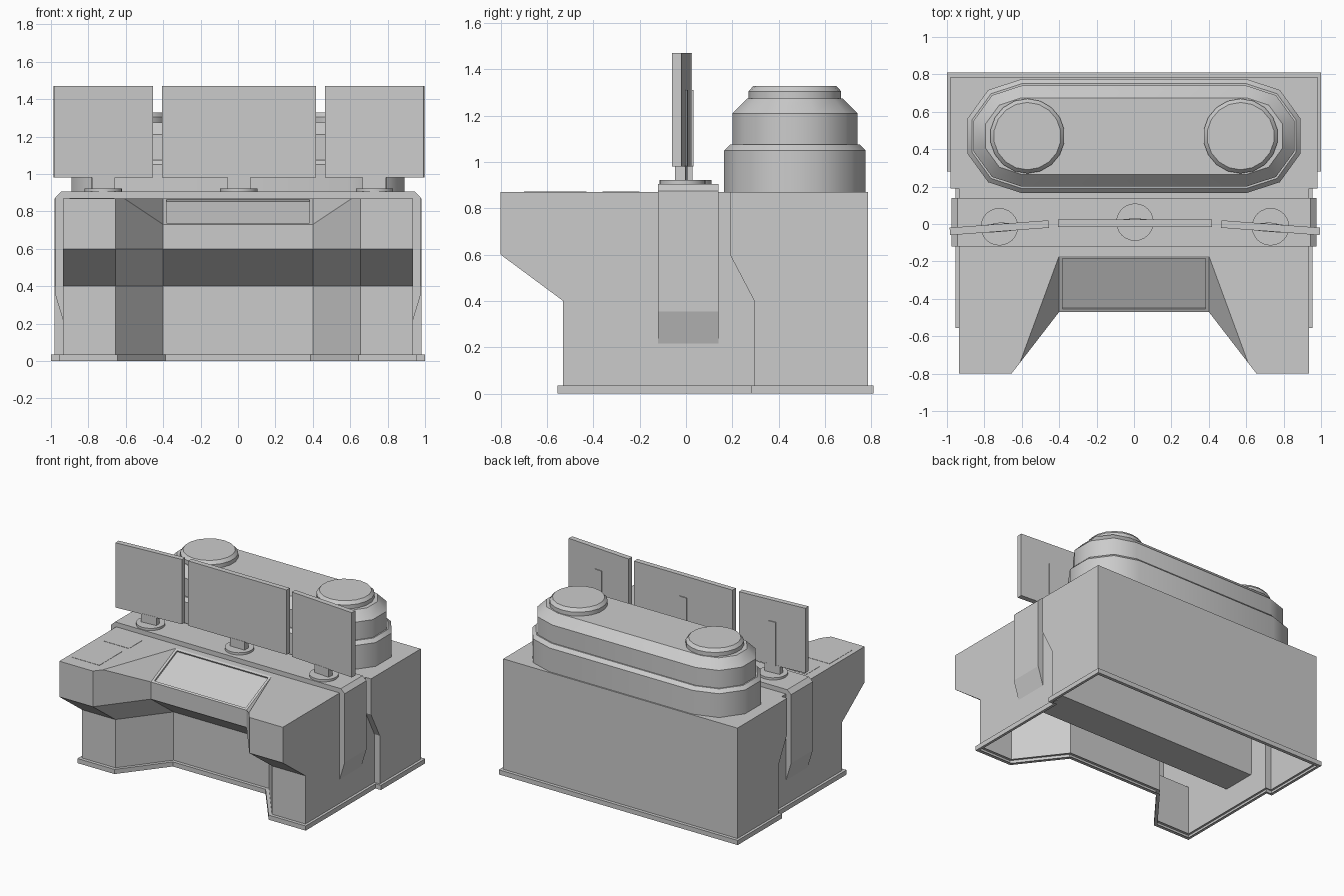
import bpy, math
from mathutils import Vector, Matrix

if "Cube" in bpy.data.objects:
    bpy.data.objects.remove(bpy.data.objects["Cube"])

grey = bpy.data.materials.new("console_grey")
grey.diffuse_color = (0.6, 0.6, 0.6, 1)
grey.use_nodes = True
grey.node_tree.nodes["Principled BSDF"].inputs["Base Color"].default_value = grey.diffuse_color


def build(name, polys, ref=None, smooth=False):
    """Mesh from polygons; with ref, every face is turned away from that point."""
    verts, faces, index = [], [], {}
    for poly in polys:
        pts = [Vector(p) for p in poly]
        if ref:
            n = Vector((0, 0, 0))
            for a, b in zip(pts, pts[1:] + pts[:1]):
                n += a.cross(b)
            if n.dot(sum(pts, Vector()) / len(pts) - Vector(ref)) < 0:
                pts.reverse()
        face = []
        for p in pts:
            key = tuple(round(c, 4) for c in p)
            if key not in index:
                index[key] = len(verts)
                verts.append(key)
            face.append(index[key])
        faces.append(face)
    me = bpy.data.meshes.new(name)
    me.from_pydata(verts, [], faces)
    me.materials.append(grey)
    ob = bpy.data.objects.new(name, me)
    bpy.context.collection.objects.link(ob)
    if smooth:
        bpy.ops.object.select_all(action='DESELECT')
        ob.select_set(True)
        bpy.context.view_layer.objects.active = ob
        bpy.ops.object.shade_smooth_by_angle(angle=math.radians(40))
    return ob


def loft(rings, cap_bottom=False):
    """Polygons joining closed counter-clockwise rings, capped on top."""
    out = []
    for lo, hi in zip(rings, rings[1:]):
        n = len(lo)
        out += [[lo[i], lo[(i + 1) % n], hi[(i + 1) % n], hi[i]] for i in range(n)]
    out.append(rings[-1])
    if cap_bottom:
        out.append(rings[0][::-1])
    return out


def box(name, lo, hi, rot=0, pivot=(0, 0)):
    m = Matrix.Translation((*pivot, 0)) @ Matrix.Rotation(rot, 4, 'Z')
    rings = [[tuple(m @ Vector((x, y, z))) for x, y in
              ((lo[0], lo[1]), (hi[0], lo[1]), (hi[0], hi[1]), (lo[0], hi[1]))]
             for z in (lo[2], hi[2])]
    return build(name, loft(rings, True))


def capsule(half, cx, cy, r, z, seg):
    """Stadium ring (a plain circle when half is 0)."""
    pts = []
    for side, start in ((1, -90), (-1, 90)):
        for i in range(seg + (half > 0)):
            a = math.radians(start + 180 * i / seg)
            pts.append((cx + side * half + r * math.cos(a), cy + r * math.sin(a), z))
    return pts


def mirror(half):
    return half + [(-x, *rest) for x, *rest in reversed(half)]


# Front desk: knee recess outline pushed back below the overhang, bottom open
TOP, FLOOR = 0.87, 0.03
front = mirror([(0.935, -0.8), (0.655, -0.8), (0.4, -0.47)])
back = [(0.19, TOP), (0.19, 0.6), (0.295, 0.4), (0.295, FLOOR)]
polys = []
for (x0, y0), (x1, y1) in zip(front, front[1:]):
    for za, da, zb, db in ((FLOOR, 0.27, 0.4, 0.27), (0.4, 0.27, 0.6, 0)):
        polys.append([(x0, y0 + da, za), (x1, y1 + da, za), (x1, y1 + db, zb), (x0, y0 + db, zb)])
for s in (1, -1):
    polys.append([(s * .935, -.8, .6), (s * .655, -.8, .6), (s * .655, -.8, TOP), (s * .935, -.8, TOP)])
    polys.append([(s * .655, -.8, .6), (s * .4, -.47, .6), (s * .4, -.47, .73),
                  (s * .61, -.742, TOP), (s * .655, -.8, TOP)])
    polys.append([(s * .61, -.742, TOP), (s * .4, -.17, TOP), (s * .4, -.47, .73)])
    polys.append([(s * .935, y, z) for y, z in
                  [(-.53, FLOOR), (-.53, .4), (-.8, .6), (-.8, TOP)] + back])
polys.append([(-.4, -.47, .6), (.4, -.47, .6), (.4, -.47, .73), (-.4, -.47, .73)])
polys.append(mirror([(x, y, TOP) for x, y in
                     ((.935, .19), (.935, -.8), (.655, -.8), (.61, -.742), (.4, -.17))]))

# Sloped screen: bezel frame, short walls and a sunken pane
n = Vector((0, -0.14, 0.30)).normalized()


def slope(x, t, d=0):
    return Vector((x, -.47 + .3 * t, .73 + .14 * t)) - n * d


def rect(x, t0, t1, d=0):
    return [slope(-x, t0, d), slope(x, t0, d), slope(x, t1, d), slope(-x, t1, d)]


outer, inner, sunk = rect(.4, 0, 1), rect(.382, .05, .95), rect(.382, .05, .95, .012)
screen = loft([outer, inner, sunk])
build("front_desk", polys, ref=(0, .9, .6))
build("desk_screen", screen)

# Thin plates on the left wing
box("left_panel_front", (-.9, -.7, TOP), (-.67, -.43, TOP + .002))
box("left_panel_rear", (-.87, -.36, TOP), (-.66, -.2, TOP + .002))

# Rear cabinet, open below, with narrow front strips beside the desk
polys = [[(-.98, .19, TOP), (.98, .19, TOP), (.98, .785, TOP), (-.98, .785, TOP)],
         [(-.98, .785, FLOOR), (.98, .785, FLOOR), (.98, .785, TOP), (-.98, .785, TOP)]]
for s in (1, -1):
    polys.append([(s * .98, y, z) for y, z in back + [(.785, FLOOR), (.785, TOP)]])
    for (ya, za), (yb, zb) in zip(back, back[1:]):
        polys.append([(s * .93, ya, za), (s * .98, ya, za), (s * .98, yb, zb), (s * .93, yb, zb)])
build("rear_cabinet", polys, ref=(0, .5, .5))

# Base rim following the footprint
rim_out = mirror([(1.0, .81), (1.0, .28), (.955, .28), (.955, -.555), (.645, -.555), (.388, -.225)])
rim_in = mirror([(.98, .785), (.98, .295), (.935, .295), (.935, -.53), (.655, -.53), (.4, -.2)])
polys = []
for i in range(len(rim_out)):
    j = (i + 1) % len(rim_out)
    a, b, c, d = rim_out[i], rim_out[j], rim_in[j], rim_in[i]
    polys.append([(*a, 0), (*b, 0), (*b, .035), (*a, .035)])
    polys += [[(*a, z), (*b, z), (*c, z), (*d, z)] for z in (0, .035)]
build("base_rim", polys, ref=(0, .7, .0175))

# Cross band wrapping over the desk and down its sides
prof = mirror([(.93, .2), (.977, .355), (.977, .875), (.945, .905)])
band = [[(x, y, z) for x, z in prof] for y in (.14, -.12)]
build("cross_band", loft(band, True), ref=(0, .01, .5))

# Stepped rear tower with two round caps
levels = [(.305, TOP), (.305, 1.05), (.28, 1.075), (.27, 1.075), (.27, 1.21), (.205, 1.275)]
build("rear_tower", loft([capsule(.6, 0, .47, r, z, 5) for r, z in levels]), smooth=True)
for s, side in ((-1, "left"), (1, "right")):
    rings = [capsule(0, s * .57, .47, r, z, 9)
             for r, z in ((.2, 1.27), (.2, 1.305), (.18, 1.328))]
    # a zero-length straight part repeats no points, giving 18 sides
    build(side + "_cap", loft(rings), smooth=True)

# Three monitors on round feet, outer ones turned slightly
for side, x, y, w, rot in (("left", -.72, -.02, .265, 4.3), ("centre", .005, .005, .412, 0),
                           ("right", .73, -.02, .265, -4.3)):
    a, p = math.radians(rot), (x, y)
    box(side + "_monitor", (-w, -.02, .98), (w, .02, 1.47), a, p)
    box(side + "_neck", (-.062, -.022, .92), (.062, .022, .985), a, p)
    box(side + "_spine", (-.03, -.01, .98), (.03, .027, 1.31), a, p)
    build(side + "_foot", loft([capsule(0, x, y + .005, .1, z, 12) for z in (.9, .922)]), smooth=True)
